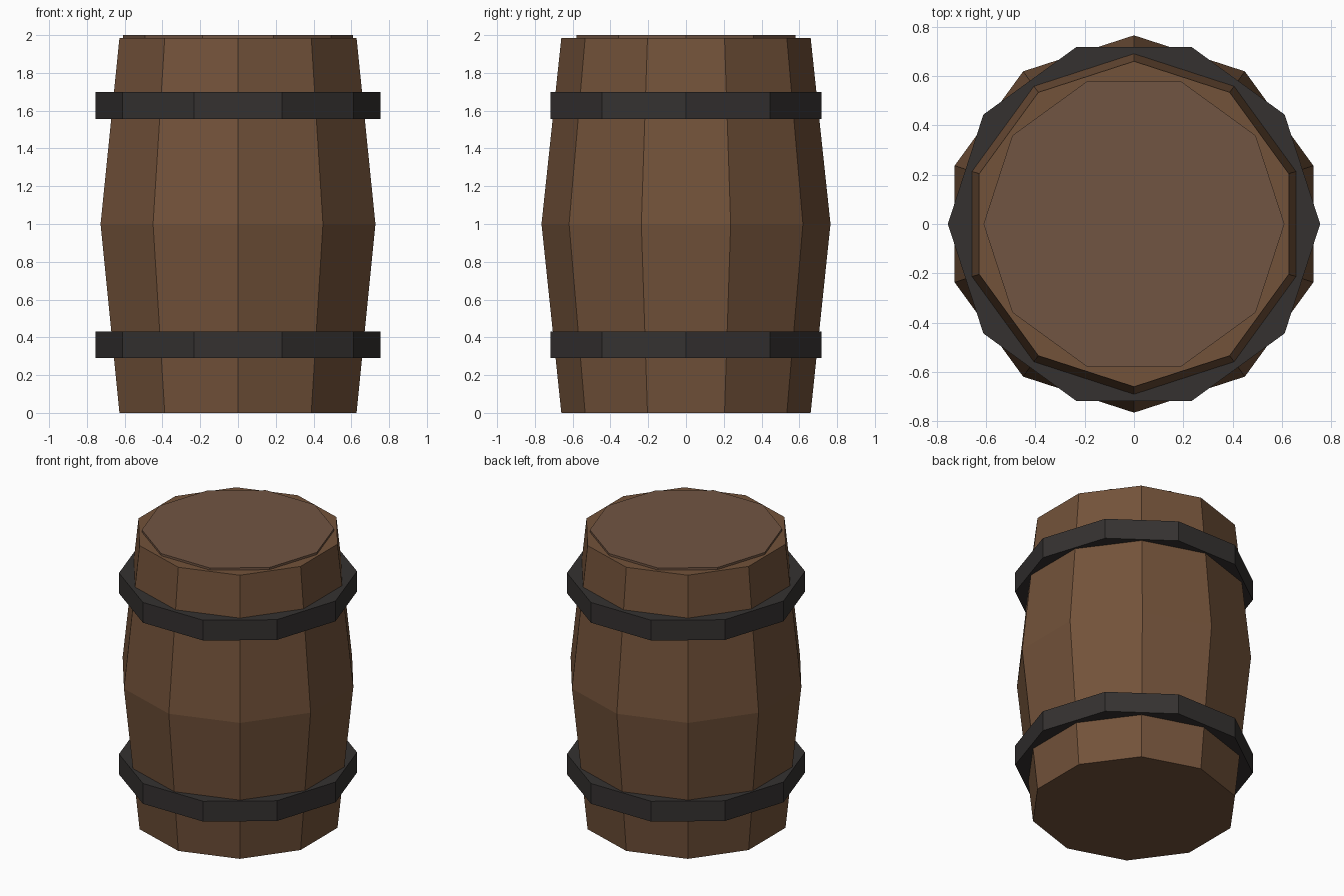
import bpy, bmesh, math

if "Cube" in bpy.data.objects:
    bpy.data.objects.remove(bpy.data.objects["Cube"])

SIDES = 10


def material(name, color):
    m = bpy.data.materials.new(name)
    m.diffuse_color = (*color, 1)
    m.use_nodes = True
    m.node_tree.nodes["Principled BSDF"].inputs["Base Color"].default_value = m.diffuse_color
    return m


def turned(name, profile, phase, mat):
    """Closed ten-sided solid from (radius, z) rings, flat shaded."""
    bm = bmesh.new()
    rings = []
    for r, z in profile:
        angles = [phase + math.tau * i / SIDES for i in range(SIDES)]
        rings.append([bm.verts.new((r * math.cos(a), r * math.sin(a), z)) for a in angles])
    for low, high in zip(rings, rings[1:]):
        for i in range(SIDES):
            j = (i + 1) % SIDES
            bm.faces.new((low[i], low[j], high[j], high[i]))
    bm.faces.new(rings[0][::-1])
    bm.faces.new(rings[-1])
    mesh = bpy.data.meshes.new(name)
    bm.to_mesh(mesh)
    bm.free()
    mesh.materials.append(mat)
    obj = bpy.data.objects.new(name, mesh)
    bpy.context.collection.objects.link(obj)
    return obj


wood = material("wood", (0.17, 0.085, 0.042))
lid_wood = material("lid_wood", (0.165, 0.09, 0.055))
iron = material("iron", (0.035, 0.031, 0.030))

# Bulging barrel body, corners on the y axis
turned("barrel_body", [(0.66, 0), (0.765, 1.0), (0.66, 1.985)], math.pi / 2, wood)

# Thin lid, corners on the x axis
turned("lid", [(0.61, 1.95), (0.61, 2.0)], 0, lid_wood)

# Two iron hoops
for name, z in (("lower_hoop", 0.29), ("upper_hoop", 1.557)):
    turned(name, [(0.755, z), (0.755, z + 0.142)], 0, iron)
